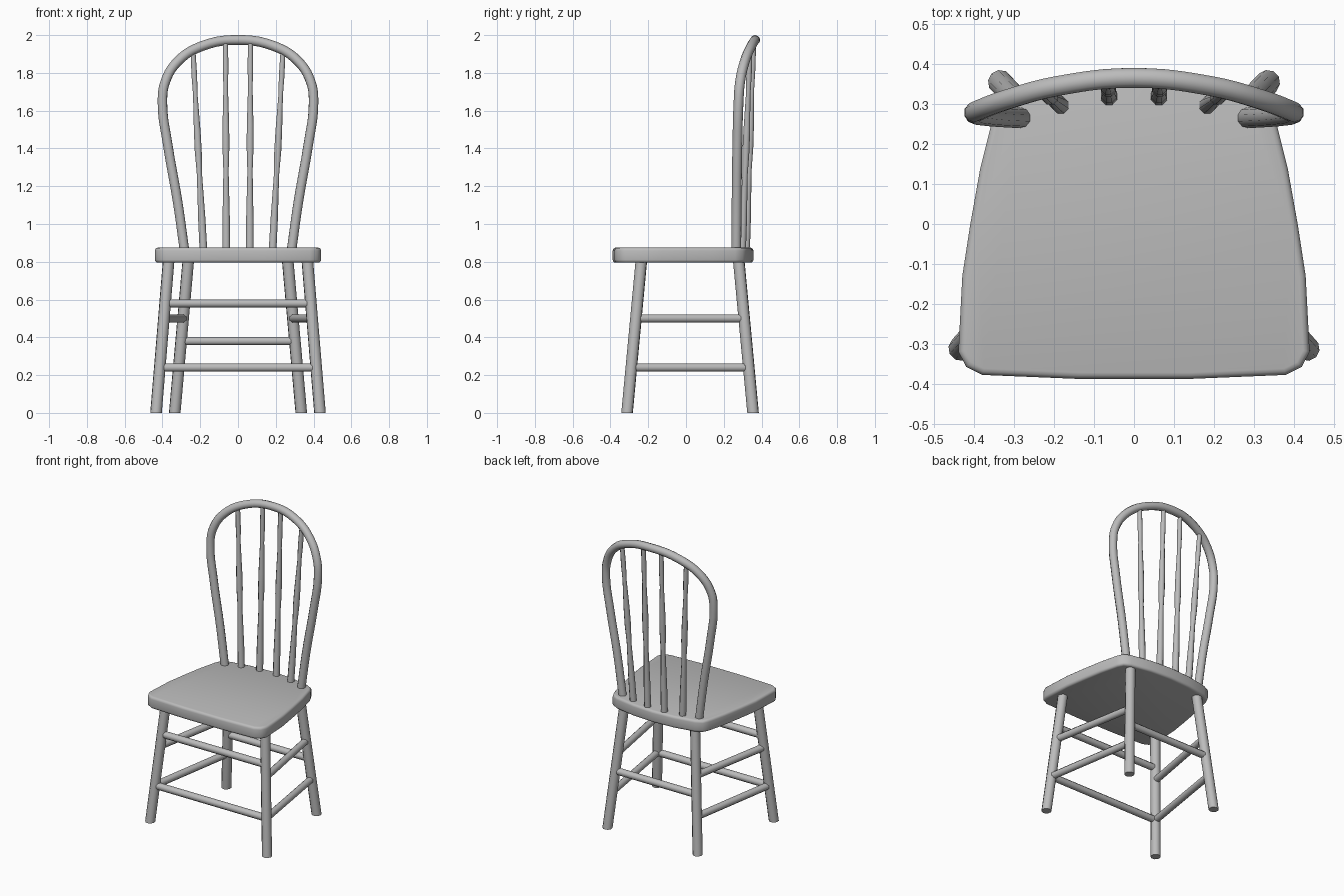
import bpy
import bmesh
import math
from mathutils import Vector

if "Cube" in bpy.data.objects:
    bpy.data.objects.remove(bpy.data.objects["Cube"], do_unlink=True)

GREY = (0.5, 0.5, 0.5, 1.0)
wood = bpy.data.materials.new("plain grey")
wood.use_nodes = True
wood.diffuse_color = GREY
wood.node_tree.nodes["Principled BSDF"].inputs["Base Color"].default_value = GREY


def smooth(obj, degrees):
    bpy.ops.object.select_all(action="DESELECT")
    obj.select_set(True)
    bpy.context.view_layer.objects.active = obj
    bpy.ops.object.shade_smooth_by_angle(angle=math.radians(degrees))


def finish(bm, name, degrees=65):
    bmesh.ops.recalc_face_normals(bm, faces=bm.faces)
    mesh = bpy.data.meshes.new(name)
    bm.to_mesh(mesh)
    bm.free()
    obj = bpy.data.objects.new(name, mesh)
    bpy.context.collection.objects.link(obj)
    mesh.materials.append(wood)
    smooth(obj, degrees)
    return obj


def rod(name, start, end, profile, sides=8, level=False):
    """Turned rod; profile is (fraction along, radius). Level rods have horizontal ends."""
    a, b = Vector(start), Vector(end)
    axis = Vector((0, 0, 1)) if level else (b - a).normalized()
    u = axis.orthogonal().normalized()
    v = axis.cross(u)
    bm = bmesh.new()
    rings = []
    for t, r in profile:
        centre = a.lerp(b, t)
        angles = [math.tau * (i + 0.5) / sides for i in range(sides)]
        rings.append([bm.verts.new(centre + r * (u * math.cos(k) + v * math.sin(k)))
                      for k in angles])
    for low, high in zip(rings, rings[1:]):
        for i in range(sides):
            j = (i + 1) % sides
            bm.faces.new((low[i], low[j], high[j], high[i]))
    bm.faces.new(rings[0])
    bm.faces.new(rings[-1])
    return finish(bm, name)


# Seat: half outline mirrored, extruded, with softened rims
half = [(0.14, -0.388), (0.38, -0.378), (0.42, -0.358), (0.44, -0.32),
        (0.43, -0.13), (0.41, 0.0), (0.385, 0.14), (0.355, 0.26),
        (0.335, 0.3), (0.29, 0.322), (0.15, 0.348)]
outline = half + [(0, 0.357)] + [(-x, y) for x, y in reversed(half)]
bm = bmesh.new()
base = bm.faces.new([bm.verts.new((x, y, 0.795)) for x, y in outline])
top = bmesh.ops.extrude_face_region(bm, geom=[base], use_keep_orig=True)
bmesh.ops.translate(bm, vec=(0, 0, 0.08),
                    verts=[g for g in top["geom"] if isinstance(g, bmesh.types.BMVert)])
bmesh.ops.recalc_face_normals(bm, faces=bm.faces)
rims = [e for e in bm.edges if abs(e.verts[0].co.z - e.verts[1].co.z) < 0.001]
bmesh.ops.bevel(bm, geom=rims, offset=0.016, segments=3, profile=0.5, affect="EDGES")
finish(bm, "seat", 50)

# Legs
LEGS = {"front": ((0.434, -0.312, 0), (0.366, -0.235, 0.82)),
        "back": ((0.335, 0.355, 0), (0.262, 0.278, 0.82))}


def leg_point(which, side, z):
    foot, head = (Vector(p) for p in LEGS[which])
    p = foot.lerp(head, z / 0.82)
    return Vector((p.x * side, p.y, p.z))


for side, label in ((1, "left"), (-1, "right")):
    for which in LEGS:
        rod(f"{which}_leg_{label}", leg_point(which, side, 0),
            leg_point(which, side, 0.82), [(0, 0.031), (1, 0.031)], 10, True)
    # Side stretchers
    for z, height in ((0.24, "lower"), (0.5, "upper")):
        rod(f"{height}_side_stretcher_{label}", leg_point("front", side, z),
            leg_point("back", side, z), [(0, 0.023), (1, 0.023)])

# Front and back stretchers
for name, which, z in (("lower_front_stretcher", "front", 0.24),
                       ("upper_front_stretcher", "front", 0.58),
                       ("back_stretcher", "back", 0.38)):
    rod(name, leg_point(which, -1, z), leg_point(which, 1, z),
        [(0, 0.023), (1, 0.023)])

# Back spindles with a swelling in the middle
turning = [(0, 0.022), (0.15, 0.021), (0.38, 0.015), (0.5, 0.02), (0.6, 0.019),
           (0.78, 0.013), (0.88, 0.016), (1, 0.014)]
for side, label in ((1, "left"), (-1, "right")):
    rod(f"inner_spindle_{label}", (0.062 * side, 0.318, 0.86),
        (0.066 * side, 0.358, 1.965), turning, 8, True)
    rod(f"outer_spindle_{label}", (0.183 * side, 0.297, 0.86),
        (0.238 * side, 0.338, 1.915), turning, 8, True)

# Bent hoop of the back
arm = [(0.282, 0.266, 0.85), (0.32, 0.268, 1.12), (0.372, 0.272, 1.42),
       (0.4, 0.278, 1.64), (0.386, 0.286, 1.75), (0.32, 0.311, 1.86),
       (0.19, 0.346, 1.942)]
path = arm + [(0, 0.366, 1.974)] + [(-x, y, z) for x, y, z in reversed(arm)]
curve = bpy.data.curves.new("back_hoop", "CURVE")
curve.dimensions = "3D"
curve.bevel_depth = 0.026
curve.bevel_resolution = 3
curve.resolution_u = 5
curve.use_fill_caps = True
spline = curve.splines.new("BEZIER")
spline.bezier_points.add(len(path) - 1)
for point, co in zip(spline.bezier_points, path):
    point.co = co
    point.handle_left_type = point.handle_right_type = "AUTO"
hoop = bpy.data.objects.new("back_hoop", curve)
bpy.context.collection.objects.link(hoop)
curve.materials.append(wood)
bpy.ops.object.select_all(action="DESELECT")
hoop.select_set(True)
bpy.context.view_layer.objects.active = hoop
bpy.ops.object.convert(target="MESH")
smooth(bpy.context.view_layer.objects.active, 65)
